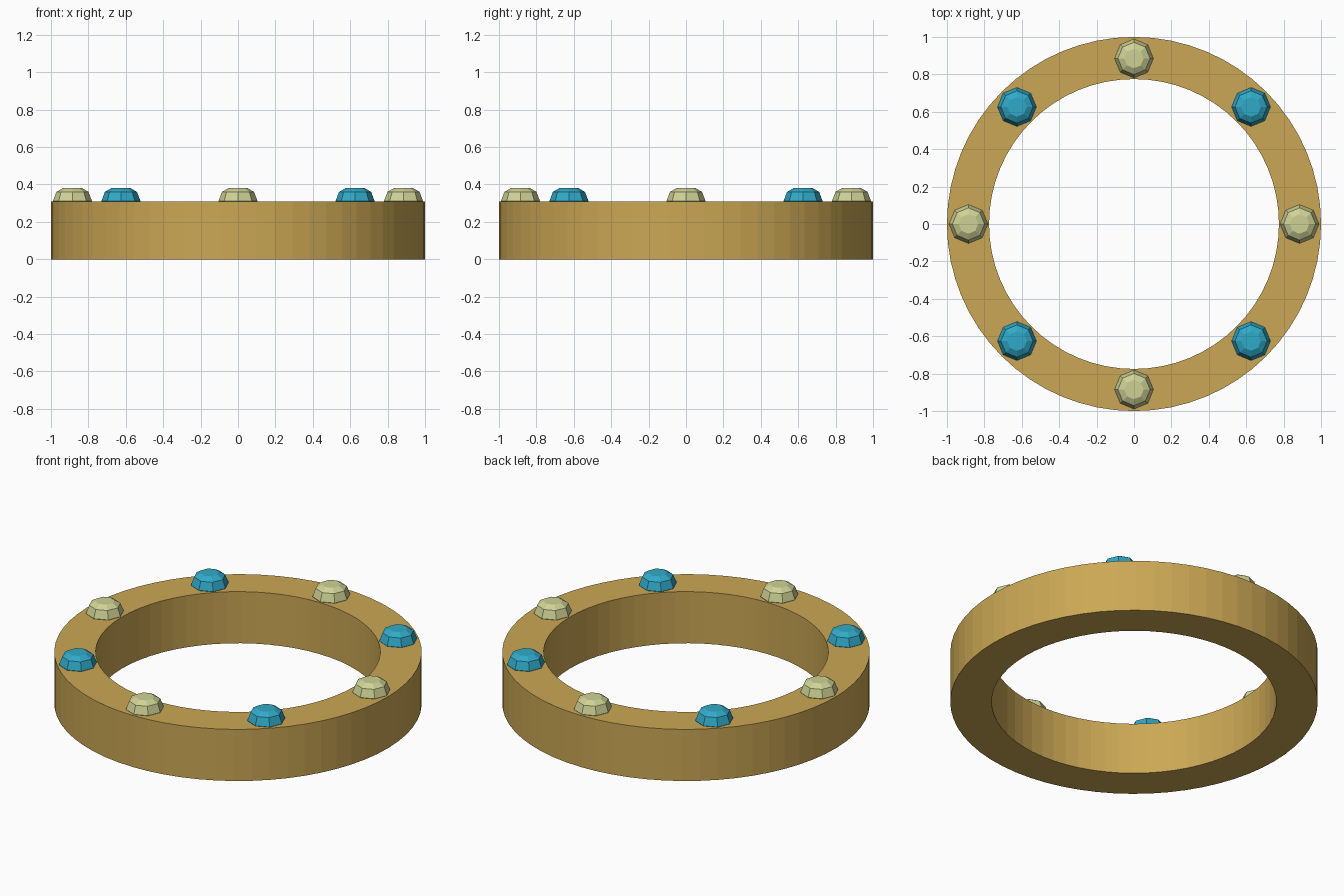
import bpy, bmesh, math

if "Cube" in bpy.data.objects:
    bpy.data.objects.remove(bpy.data.objects["Cube"])


def material(name, rgb):
    m = bpy.data.materials.new(name)
    m.diffuse_color = (*rgb, 1)
    m.use_nodes = True
    m.node_tree.nodes["Principled BSDF"].inputs["Base Color"].default_value = m.diffuse_color
    return m


def lathe(name, rings, sides, mat, loc=(0, 0, 0), turn=0.0, closed=False):
    """Stack circles of (radius, z); cap the ends, or join them into a tube."""
    bm = bmesh.new()
    loops = [[bm.verts.new((r * math.cos(turn + math.tau * i / sides),
                            r * math.sin(turn + math.tau * i / sides), z))
              for i in range(sides)] for r, z in rings]
    pairs = list(zip(loops, loops[1:] + loops[:1]))
    for a, b in pairs if closed else pairs[:-1]:
        for i in range(sides):
            j = (i + 1) % sides
            bm.faces.new((a[i], a[j], b[j], b[i]))
    if not closed:
        bm.faces.new(loops[0][::-1])
        bm.faces.new(loops[-1])
    bmesh.ops.recalc_face_normals(bm, faces=bm.faces)
    mesh = bpy.data.meshes.new(name)
    bm.to_mesh(mesh)
    bm.free()
    mesh.materials.append(mat)
    ob = bpy.data.objects.new(name, mesh)
    ob.location = loc
    bpy.context.collection.objects.link(ob)
    return ob


gold = material("gold", (0.60, 0.39, 0.09))
blue = material("blue gem", (0.03, 0.40, 0.58))
green = material("pale green gem", (0.62, 0.65, 0.30))

# Flat band
lathe("band", [(1, 0), (1, 0.31), (0.775, 0.31), (0.775, 0)], 64, gold, closed=True)

# Eight faceted gems in alternating colours
for k in range(8):
    a = math.tau * k / 8
    lathe(f"gem_{k + 1}", [(0.09, 0.28), (0.104, 0.312), (0.086, 0.36), (0.052, 0.38)], 8,
          blue if k % 2 else green,
          (0.885 * math.cos(a), 0.885 * math.sin(a), 0), a)
